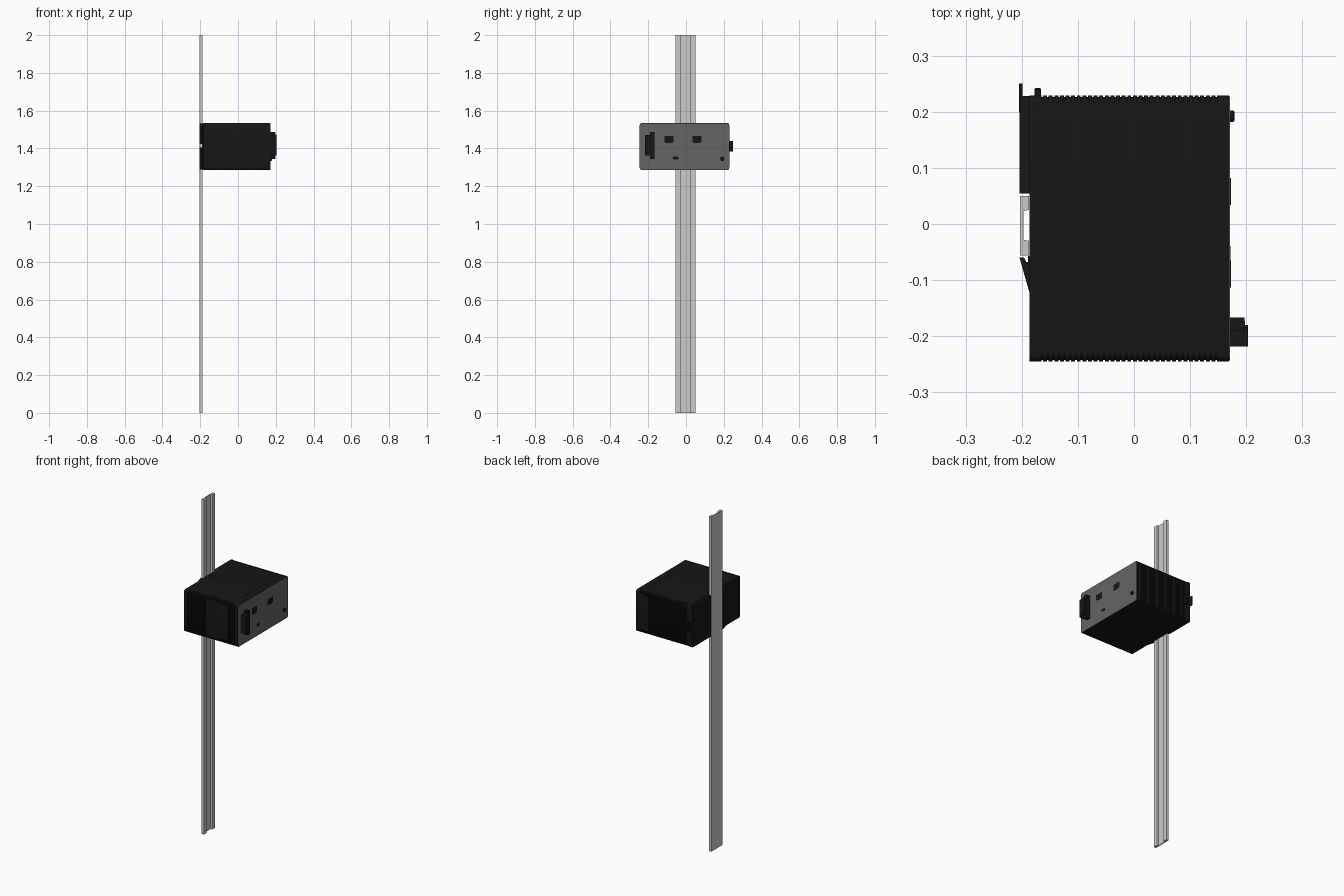
import bpy, bmesh, math
from mathutils import Vector

if "Cube" in bpy.data.objects:
    bpy.data.objects.remove(bpy.data.objects["Cube"])


def mat(name, v):
    m = bpy.data.materials.new(name)
    m.diffuse_color = (v, v, v, 1)
    m.use_nodes = True
    m.node_tree.nodes["Principled BSDF"].inputs["Base Color"].default_value = m.diffuse_color
    return m


BLACK = mat("black_plastic", 0.008)
PANEL = mat("panel_grey", 0.13)


def loft(name, rings, material=None, smooth=False):
    """Skin a list of equal-length closed rings and cap both ends."""
    bm = bmesh.new()
    vs = [[bm.verts.new(p) for p in r] for r in rings]
    n = len(rings[0])
    for a, b in zip(vs, vs[1:]):
        for i in range(n):
            j = (i + 1) % n
            bm.faces.new((a[i], a[j], b[j], b[i]))
    bm.faces.new(vs[0][::-1])
    bm.faces.new(vs[-1])
    bmesh.ops.recalc_face_normals(bm, faces=bm.faces)
    me = bpy.data.meshes.new(name)
    bm.to_mesh(me)
    bm.free()
    ob = bpy.data.objects.new(name, me)
    bpy.context.collection.objects.link(ob)
    if material:
        me.materials.append(material)
    if smooth:
        bpy.ops.object.select_all(action='DESELECT')
        ob.select_set(True)
        bpy.context.view_layer.objects.active = ob
        bpy.ops.object.shade_smooth_by_angle(angle=math.radians(30))
    return ob


def rounded(x, y0, y1, z0, z1, r, seg=5):
    """Rounded rectangle in the y-z plane at x."""
    pts = []
    for k, (cy, cz) in enumerate([(y1 - r, z1 - r), (y0 + r, z1 - r),
                                  (y0 + r, z0 + r), (y1 - r, z0 + r)]):
        for i in range(seg + 1):
            a = math.pi / 2 * (k + i / seg)
            pts.append((x, cy + r * math.cos(a), cz + r * math.sin(a)))
    return pts


def prism_z(name, pts, z0, z1, material=None):
    return loft(name, [[(x, y, z) for x, y in pts] for z in (z0, z1)], material)


def prism_x(name, pts, x0, x1, material=BLACK):
    return loft(name, [[(x, y, z) for y, z in pts] for x in (x0, x1)], material)


def box(name, x0, x1, y0, y1, z0, z1, material=BLACK):
    return prism_z(name, [(x0, y0), (x1, y0), (x1, y1), (x0, y1)], z0, z1, material)


def disc(name, c, r, length, axis='x', n=24, material=BLACK, bevel=0.0):
    rings = []
    steps = [(0, r), (length - bevel, r)] + ([(length, r - bevel)] if bevel else [])
    for d, rr in steps:
        ring = []
        for i in range(n):
            a = math.tau * i / n
            u, v = rr * math.cos(a), rr * math.sin(a)
            off = (d, u, v) if axis == 'x' else (u, d, v)
            ring.append(Vector(c) + Vector(off))
        rings.append(ring)
    return loft(name, rings, material, True)


# Mounting rail: flat back, two flanges and a shallow channel
prism_z("mounting_rail", [(-0.203, -0.056), (-0.187, -0.056), (-0.187, -0.030),
                          (-0.197, -0.028), (-0.197, 0.023), (-0.187, 0.025),
                          (-0.187, 0.050), (-0.203, 0.050)], 0, 2)

# Housing with shallow vent grooves wrapping its two side edges
Y0, Y1, Z0, Z1 = -0.245, 0.229, 1.285, 1.535


def outer(x):
    return rounded(x, Y0, Y1, Z0, Z1, 0.013)


def groove(x):
    return rounded(x, Y0 + 0.003, Y1 - 0.003, Z0, Z1, 0.020)


sections = [outer(-0.186)]
for i in range(32):
    x = -0.165 + i * 0.01
    sections += [outer(x), groove(x), groove(x + 0.003), outer(x + 0.003)]
sections.append(outer(0.169))
loft("housing", sections, BLACK, True)

# Front panel
loft("front_panel", [rounded(x, Y0 + 0.002, Y1 - 0.002, Z0 + 0.002, Z1 - 0.002, 0.012)
                     for x in (0.168, 0.1715)], PANEL, True)

# Back pad above the rail and its grounding tab
box("back_pad", -0.204, -0.185, 0.054, 0.228, 1.288, 1.532)
box("ground_tab", -0.205, -0.199, 0.200, 0.250, 1.385, 1.440)
box("ground_block", -0.177, -0.166, 0.226, 0.241, 1.385, 1.440)
disc("ground_screw", (-0.1715, 0.236, 1.4125), 0.005, 0.006, 'y', 12)

# Split wedge feet and latch below the rail
wedge = [(-0.204, -0.060), (-0.196, -0.060), (-0.192, -0.068), (-0.189, -0.068),
         (-0.189, -0.057), (-0.185, -0.057), (-0.185, -0.120), (-0.187, -0.120)]
for side, z0, z1 in (("lower", 1.288, 1.404), ("upper", 1.424, 1.532)):
    prism_z(side + "_clip_foot", wedge, z0, z1, BLACK)

# Plug-in power terminal
box("terminal_body", 0.171, 0.203, -0.218, -0.180, 1.363, 1.470)
box("terminal_flange", 0.171, 0.197, -0.190, -0.167, 1.345, 1.486)
for i in range(4):
    disc("terminal_screw", (0.2025, -0.199, 1.378 + i * 0.026), 0.008, 0.001, n=16)
for z in (1.353, 1.478):
    disc("flange_screw", (0.1965, -0.1785, z), 0.006, 0.001, n=16)

# Network sockets, stepped at the latch side
for y in (-0.089, 0.058):
    prism_x("network_socket", [(y - 0.024, 1.432), (y - 0.013, 1.432), (y - 0.013, 1.428),
                               (y + 0.013, 1.428), (y + 0.013, 1.432), (y + 0.024, 1.432),
                               (y + 0.024, 1.466), (y - 0.024, 1.466)], 0.170, 0.1725)

# Small oval service socket and push button
loft("service_socket", [rounded(x, -0.071, -0.039, 1.342, 1.357, 0.0072)
                        for x in (0.170, 0.1722)], BLACK, True)
disc("push_button", (0.171, 0.192, 1.345), 0.0105, 0.008, bevel=0.002)

# Faint access cover on the upper face
box("cover_seam", 0.128, 0.130, -0.155, 0.140, 1.5345, 1.5358)
box("latch_rib", -0.180, -0.100, -0.016, -0.008, 1.5345, 1.5358)
